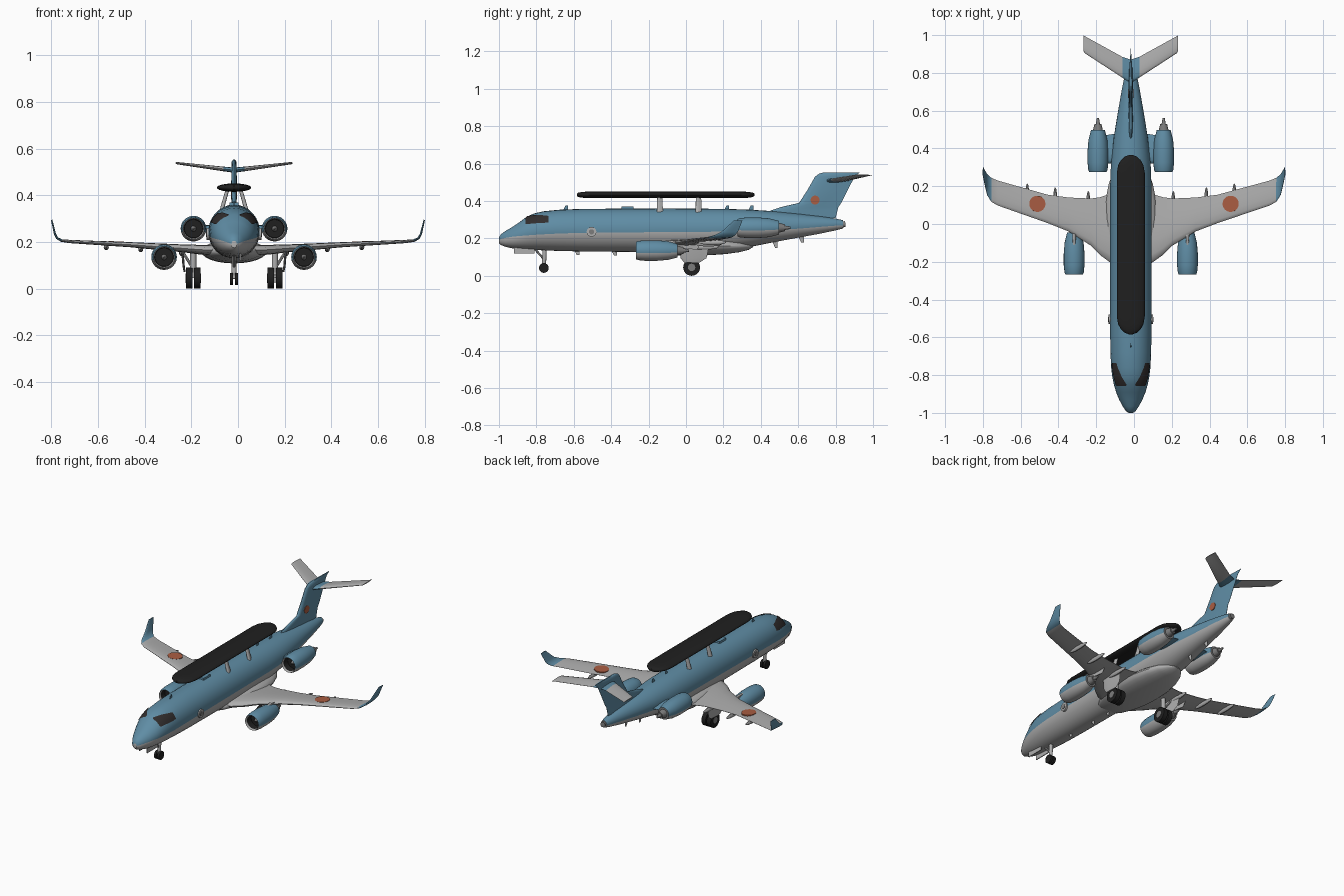
import bpy, bmesh, math
from mathutils import Vector

if "Cube" in bpy.data.objects:
    bpy.data.objects.remove(bpy.data.objects["Cube"])

CX = -0.017  # the body sits slightly left of the wing centre


def material(name, r, g, b):
    m = bpy.data.materials.new(name)
    m.diffuse_color = (r, g, b, 1)
    m.use_nodes = True
    m.node_tree.nodes["Principled BSDF"].inputs["Base Color"].default_value = m.diffuse_color
    return m


BLUE = material("sea_blue", 0.115, 0.265, 0.375)
GREY = material("light_grey", 0.42, 0.42, 0.42)
BLACK = material("radar_black", 0.014, 0.014, 0.014)
DARK = material("dark_glass", 0.03, 0.026, 0.026)
RED = material("orange_red", 0.40, 0.11, 0.055)
STEEL = material("steel_grey", 0.2, 0.2, 0.2)


def finish(name, bm, mats, angle=35):
    bmesh.ops.recalc_face_normals(bm, faces=bm.faces)
    me = bpy.data.meshes.new(name)
    bm.to_mesh(me)
    bm.free()
    for m in mats:
        me.materials.append(m)
    for p in me.polygons:
        p.use_smooth = True
    me.set_sharp_from_angle(angle=math.radians(angle))
    ob = bpy.data.objects.new(name, me)
    bpy.context.collection.objects.link(ob)
    return ob


def skin(name, rings, mats, rule=lambda i, j: 0, caps=(0, 0), angle=35):
    """Bridge closed rings of points; rule picks the colour by ring and side."""
    bm = bmesh.new()
    vs = [[bm.verts.new(p) for p in r] for r in rings]
    n = len(rings[0])
    for i in range(len(vs) - 1):
        for j in range(n):
            k = (j + 1) % n
            bm.faces.new((vs[i][j], vs[i][k], vs[i + 1][k], vs[i + 1][j])).material_index = rule(i, j)
    for r, c in ((vs[0], caps[0]), (vs[-1], caps[1])):
        bm.faces.new(r).material_index = c
    return finish(name, bm, mats, angle)


def box(name, x0, x1, y0, y1, z0, z1, mat):
    rings = [[(x0, y, z0), (x1, y, z0), (x1, y, z1), (x0, y, z1)] for y in (y0, y1)]
    return skin(name, rings, [mat])


def rod(name, a, b, r, mat, n=16, r2=None):
    a, b = Vector(a), Vector(b)
    d = (b - a).normalized()
    u = d.orthogonal().normalized()
    v = d.cross(u)
    rings = []
    for p, rad in ((a, r), (b, r if r2 is None else r2)):
        rings.append([p + rad * (u * math.cos(t) + v * math.sin(t))
                      for t in (2 * math.pi * k / n for k in range(n))])
    return skin(name, rings, [mat])


def tube(name, stations, mat, x=CX, n=24, angle=35):
    """Elliptical body along y from (y, top, bottom, half width)."""
    rings = [[(x + w * math.cos(t), y, (zt + zb) / 2 + (zt - zb) / 2 * math.sin(t))
              for t in (2 * math.pi * k / n for k in range(n))] for y, zt, zb, w in stations]
    return skin(name, rings, [mat], angle=angle)


def wing(name, sections, mats, rule=lambda i: 0):
    """Airfoil loft from (leading edge, trailing edge, normal, thickness)."""
    foil = [(0, 0), (.03, .26), (.12, .43), (.32, .5), (.58, .38), (.8, .2), (1, .03)]
    loop = foil + [(c, -t) for c, t in reversed(foil[1:])]
    rings = []
    for le, te, nrm, th in sections:
        le, te, nrm = Vector(le), Vector(te), Vector(nrm).normalized()
        rings.append([le.lerp(te, c) + nrm * t * th for c, t in loop])
    return skin(name, rings, mats, lambda i, j: rule(i), (0, rule(len(rings) - 2)), 50)


# Fuselage: y, top, bottom, half width, colour line height
BODY = [(-1.0, .205, .175, .012, .192), (-.99, .222, .165, .026, .197), (-.965, .24, .155, .043, .203),
        (-.93, .26, .147, .062, .209), (-.89, .287, .143, .078, .213), (-.85, .317, .14, .09, .216),
        (-.81, .334, .138, .098, .219), (-.76, .345, .136, .104, .222), (-.68, .353, .133, .108, .226),
        (-.55, .358, .13, .11, .23), (-.1, .36, .126, .11, .234), (.2, .358, .135, .11, .236),
        (.33, .354, .152, .105, .238), (.46, .346, .178, .09, .243), (.6, .332, .204, .067, .252),
        (.72, .318, .226, .046, .262), (.8, .306, .243, .03, .268), (.84, .297, .253, .02, .27)]


def section(y):
    for a, b in zip(BODY, BODY[1:]):
        if a[0] <= y <= b[0]:
            f = (y - a[0]) / (b[0] - a[0])
            return [p + (q - p) * f for p, q in zip(a, b)]


def skin_point(y, deg, off=0.0):
    _, zt, zb, w, _ = section(y)
    t = math.radians(deg)
    return (CX + (w + off) * math.cos(t), y, (zt + zb) / 2 + ((zt - zb) / 2 + off) * math.sin(t))


rings = []
for y, zt, zb, w, line in BODY:
    a = math.degrees(math.asin((line - (zt + zb) / 2) / ((zt - zb) / 2)))
    up = [a + (180 - 2 * a) * k / 16 for k in range(16)]
    low = [180 - a + (180 + 2 * a) * k / 16 for k in range(16)]
    rings.append([skin_point(y, d) for d in up + low])
skin("fuselage", rings, [BLUE, GREY], lambda i, j: int(j >= 16), (1, 1))
rod("tail_exhaust", (CX, .835, .275), (CX, .852, .276), .016, STEEL)


# Painted plates that follow the fuselage
def patch(name, rows, mat):
    bm = bmesh.new()
    vs = [[bm.verts.new(skin_point(y, a0 + (a1 - a0) * k / 6, .004)) for k in range(7)] for y, a0, a1 in rows]
    for r, q in zip(vs, vs[1:]):
        for k in range(6):
            bm.faces.new((r[k], r[k + 1], q[k + 1], q[k]))
    return finish(name, bm, [mat])


for s, side in ((1, "right"), (-1, "left")):
    rows = [(-.858, 36, 74), (-.85, 31, 76), (-.81, 26, 62), (-.76, 23, 50), (-.735, 24, 46)]
    patch("windshield_" + side, [(y, a if s > 0 else 180 - a, b if s > 0 else 180 - b) for y, a, b in rows], DARK)
patch("belly_marking", [(-.02 + .06 * math.sin(t), 270 - 32 * math.cos(t), 270 + 32 * math.cos(t))
                        for t in (math.radians(d) for d in range(-80, 81, 20))], RED)

# Wing root fairing under the belly
tube("belly_fairing", [(.03 + .33 * math.sin(t), .155 + .055 * math.cos(t), .158 - .05 * math.cos(t),
                        .14 * math.cos(t)) for t in (math.radians(d) for d in range(-85, 86, 17))], GREY)

# Fin with dorsal fillet
fin = [(.31, .42, .80, .02), (.35, .455, .81, .022), (.368, .51, .815, .022), (.39, .605, .83, .024),
       (.46, .65, .865, .024), (.53, .69, .902, .022), (.545, .71, .92, .02), (.553, .735, .93, .008)]
wing("fin", [((CX, a, z), (CX, b, z), (1, 0, 0), t) for z, a, b, t in fin], [BLUE])

# Radar beam and its splayed supports
ends = [(-math.cos(t), math.sin(t)) for t in (math.radians(d) for d in (8, 25, 45, 65, 90))]
prof = [(-.49 + .095 * c, s) for c, s in ends] + [(.271 - .095 * c, s) for c, s in reversed(ends)]
tube("radar_beam", [(y, .433 + .018 * s ** .5, .433 - .018 * s ** .5, .074 * s) for y, s in prof], BLACK, angle=50)
for y in (-.14, .067):
    for s in (1, -1):
        wing("radar_support", [((CX + s * .055, y - .017, .33), (CX + s * .055, y + .017, .33), (1, 0, 0), .018),
                               ((CX + s * .028, y - .014, .425), (CX + s * .028, y + .014, .425), (1, 0, 0), .016)],
             [GREY])


# Jet engine: ring profile (distance back, radius), blue above and grey below
def engine(name, x, y, z):
    prof = [(.05, .006), (.05, .039), (.012, .041), (0, .046), (.012, .051), (.05, .055), (.11, .055),
            (.17, .05), (.222, .037), (.222, .026), (.255, .018), (.255, .011), (.285, .006)]
    n = 24
    rings = [[(x + r * math.cos(t), y + d, z + r * math.sin(t))
              for t in (2 * math.pi * k / n for k in range(n))] for d, r in prof]

    def rule(i, j):
        if i < 2:
            return 2
        if i == 2 or i > 7:
            return 1 if i == 2 else 3
        return 1 if math.sin(2 * math.pi * (j + .5) / n) < -.35 else 0
    skin(name, rings, [BLUE, GREY, BLACK, STEEL], rule, (2, 3))
    rod(name + "_spinner", (x, y + .05, z), (x, y + .025, z), .012, STEEL, 12, .002)


def disc(name, c, nrm, r, th, mat):
    h = Vector(nrm).normalized() * th / 2
    return rod(name, Vector(c) - h, Vector(c) + h, r, mat, 20)


for s, side in ((1, "right"), (-1, "left")):
    def X(x):
        return CX + s * x

    # Wing with blue winglet: x, leading y, trailing y, z, thickness, lean
    k = (.8 - s * CX) / .8
    plan = [(.03, -.22, .165, .163, .045, 0), (.11, -.205, .16, .165, .045, 0), (.165, -.165, .142, .168, .04, 0),
            (.215, -.115, .135, .172, .034, 0), (.335, -.04, .14, .18, .028, 0), (.45, .005, .155, .188, .022, 0),
            (.72, .098, .23, .202, .014, 5), (.755, .118, .245, .206, .012, 25), (.775, .15, .262, .216, .01, 55),
            (.785, .19, .277, .235, .009, 72), (.799, .255, .302, .295, .006, 78)]
    wing("wing_" + side,
         [((X(x * k), a, z), (X(x * k), b, z), (-s * math.sin(math.radians(l)), 0, math.cos(math.radians(l))), t)
          for x, a, b, z, t, l in plan], [GREY, BLUE], lambda i: int(i >= 7))
    disc("wing_marking_" + side, (s * .512, .107, .1985), (-s * .05, 0, 1), .043, .007, RED)
    disc("fin_marking_" + side, (X(.0105), .69, .405), (1, 0, 0), .024, .006, RED)

    # Tailplane with blue centre
    tail = [(0, .745, .87, .508, .022), (.045, .775, .885, .513, .02), (.245, .905, .995, .538, .01),
            (.25, .915, 1.0, .5385, .006)]
    wing("tailplane_" + side, [((X(x), a, z), (X(x), b, z), (0, 0, 1), t) for x, a, b, z, t in tail],
         [GREY, BLUE], lambda i: int(i == 0))

    # Four engines and pylons
    engine("rear_engine_" + side, X(.174), .275, .257)
    engine("wing_engine_" + side, X(.3), -.268, .135)
    wing("rear_pylon_" + side, [((X(.07), .32, .255), (X(.07), .48, .255), (0, 0, 1), .035),
                                ((X(.135), .32, .257), (X(.135), .47, .257), (0, 0, 1), .03)], [BLUE])
    wing("wing_pylon_" + side, [((X(.3), -.2, .16), (X(.3), .06, .14), (1, 0, 0), .022),
                                ((X(.3), -.1, .19), (X(.3), .08, .175), (1, 0, 0), .018)], [GREY])

    # Flap track fairings
    for x, y, z in ((.225, .1, .155), (.4, .12, .172), (.548, .14, .18)):
        tube("flap_fairing", [(y + .075 * math.sin(t), z + .012 * math.cos(t), z - .016 * math.cos(t),
                               .011 * math.cos(t)) for t in (math.radians(d) for d in range(-80, 81, 20))],
             GREY, X(x), 10)

    # Main landing gear with twin wheels and door
    rod("main_leg_" + side, (X(.175), .03, .17), (X(.175), .03, .045), .013, GREY)
    rod("main_brace_" + side, (X(.175), .03, .085), (X(.225), .05, .165), .006, GREY, 8)
    for d in (-.018, .018):
        rod("main_wheel_" + side, (X(.175 + d - .014), .03, .045), (X(.175 + d + .014), .03, .045), .045, BLACK, 24)
        rod("main_hub_" + side, (X(.175 + d - .0155), .03, .045), (X(.175 + d + .0155), .03, .045), .02, STEEL)
    wing("gear_door_" + side, [((X(.222), -.03, .165), (X(.222), .125, .165), (1, 0, 0), .01),
                               ((X(.216), -.03, .095), (X(.216), .11, .095), (1, 0, 0), .01),
                               ((X(.212), -.01, .072), (X(.212), .075, .072), (1, 0, 0), .008)], [GREY])

    # Nose gear wheels and doors
    rod("nose_wheel_" + side, (X(.004), -.76, .042), (X(.018), -.76, .042), .026, BLACK, 20)
    box("nose_door_" + side, X(.024), X(.029), -.92, -.81, .12, .155, GREY)

    # Sensor dome on the cheek
    disc("side_sensor_" + side, (X(.108), -.505, .235), (1, 0, 0), .026, .018, GREY)
    disc("side_sensor_lens_" + side, (X(.117), -.505, .235), (1, 0, 0), .014, .006, STEEL)

rod("nose_leg", (CX, -.76, .042), (CX, -.755, .15), .011, GREY)
rod("nose_brace", (CX, -.76, .09), (CX, -.81, .145), .006, GREY, 8)

# Antennas above and below
box("top_antenna", CX - .02, CX + .02, -.345, -.28, .35, .37, BLUE)
for y, top, z in ((-.6, .14, .112), (-.4, .135, .108), (-.27, .14, .108), (.46, .19, .15), (.6, .21, .178)):
    wing("belly_antenna", [((CX, y, top), (CX, y + .03, top), (1, 0, 0), .006),
                           ((CX, y + .016, z), (CX, y + .03, z), (1, 0, 0), .004)], [GREY])
for y in (-.66, .2, .33):
    wing("top_blade", [((CX, y, .345), (CX, y + .03, .345), (1, 0, 0), .006),
                       ((CX, y + .016, .375), (CX, y + .03, .375), (1, 0, 0), .004)], [BLUE])
